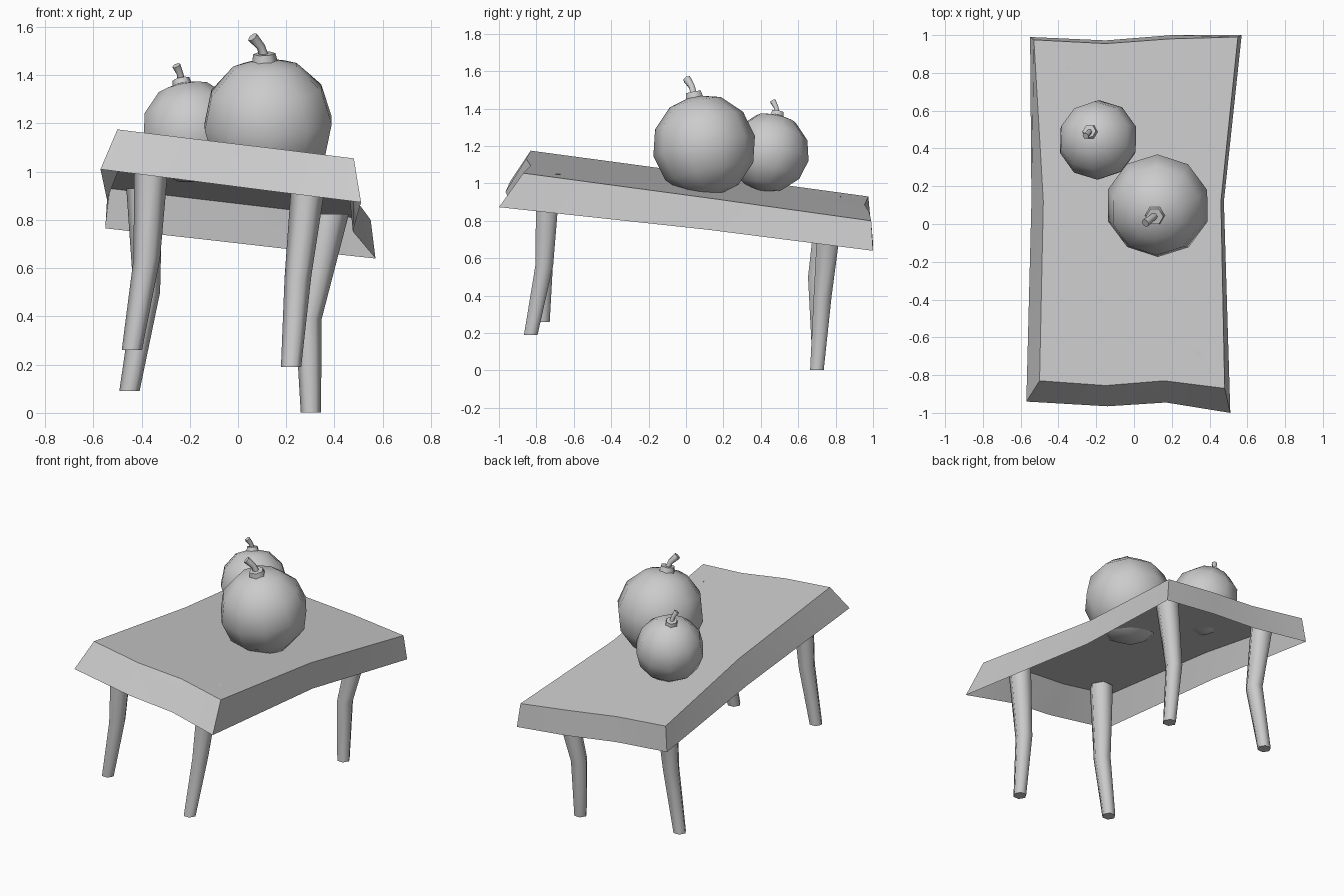
import bpy, bmesh, math
from mathutils import Vector

if "Cube" in bpy.data.objects:
    bpy.data.objects.remove(bpy.data.objects["Cube"])


def finish(name, bm, angle):
    bmesh.ops.recalc_face_normals(bm, faces=bm.faces)
    me = bpy.data.meshes.new(name)
    bm.to_mesh(me)
    bm.free()
    ob = bpy.data.objects.new(name, me)
    bpy.context.collection.objects.link(ob)
    bpy.ops.object.select_all(action='DESELECT')
    ob.select_set(True)
    bpy.context.view_layer.objects.active = ob
    bpy.ops.object.shade_smooth_by_angle(angle=math.radians(angle))
    return ob


def tube(name, pts, radii, sides=6, level=False):
    """Capped tapered tube through pts; level keeps every ring horizontal."""
    bm = bmesh.new()
    pts = [Vector(p) for p in pts]
    rings = []
    for i, (p, r) in enumerate(zip(pts, radii)):
        t = pts[min(i + 1, len(pts) - 1)] - pts[max(i - 1, 0)]
        if level:
            t = Vector((0, 0, 1))
        q = Vector((0, 0, 1)).rotation_difference(t)
        rings.append([bm.verts.new(p + q @ Vector((
            r * math.cos(2 * math.pi * k / sides),
            r * math.sin(2 * math.pi * k / sides), 0))) for k in range(sides)])
    for a, b in zip(rings, rings[1:]):
        for k in range(sides):
            j = (k + 1) % sides
            bm.faces.new((a[k], a[j], b[j], b[k]))
    bm.faces.new(rings[0][::-1])
    bm.faces.new(rings[-1])
    return finish(name, bm, 62)


# Table top: warped sheet with a flared skirt, open underneath
top_rows = [
    [(-.50, -.83, 1.175), (-.15, -.855, 1.132), (.16, -.83, 1.095), (.48, -.87, 1.055)],
    [(-.48, .12, 1.047), (-.15, .12, 1.003), (.16, .12, .962), (.46, .12, .922)],
    [(-.53, .975, .93), (-.15, .955, .885), (.19, .98, .845), (.55, .99, .80)],
]
rim_front = [(-.57, -.94, 1.01), (-.14, -.965, .955), (.17, -.945, .915), (.51, -1.0, .873)]
rim_back = [(-.55, .99, .765), (-.15, .972, .72), (.20, 1.0, .68), (.57, 1.0, .64)]
rim_left, rim_right = (-.543, .12, .883), (.476, .12, .752)

bm = bmesh.new()
g = [[bm.verts.new(p) for p in row] for row in top_rows]
rf = [bm.verts.new(p) for p in rim_front]
rb = [bm.verts.new(p) for p in rim_back]
rl, rr = bm.verts.new(rim_left), bm.verts.new(rim_right)
for j in range(2):
    for i in range(3):
        bm.faces.new((g[j][i], g[j][i + 1], g[j + 1][i + 1], g[j + 1][i]))
edge = g[0] + [g[1][3]] + g[2][::-1] + [g[1][0]]
rim = rf + [rr] + rb[::-1] + [rl]
for k in range(len(edge)):
    n = (k + 1) % len(edge)
    bm.faces.new((edge[k], rim[k], rim[n], edge[n]))
finish("table_top", bm, 62)

# Legs: bent at the knee, tapering to the foot
legs = {
    "front_left_leg": [(-.44, -.765, .26), (-.378, -.755, .64), (-.355, -.735, 1.13)],
    "front_right_leg": [(.22, -.83, .19), (.248, -.758, .56), (.303, -.735, 1.05)],
    "back_left_leg": [(-.45, .71, .09), (-.378, .70, .50), (-.388, .765, .93)],
    "back_right_leg": [(.302, .70, .002), (.292, .73, .39), (.385, .77, .825)],
}
for name, path in legs.items():
    tube(name, path, (.042, .055, .075), level=True)


# Melons: low-poly spheres leaning along their stem axis, with collar and stem
def melon(name, centre, radius, axis, tip):
    c, a = Vector(centre), Vector(axis).normalized()
    q = Vector((0, 0, 1)).rotation_difference(a)
    bm = bmesh.new()
    bmesh.ops.create_uvsphere(bm, u_segments=10, v_segments=6, radius=radius)
    for v in bm.verts:
        v.co = c + q @ v.co
    finish(name, bm, 62)
    s = radius / .277
    crown = c + a * radius
    tube(name + "_collar", [crown - a * .02 * s, crown + a * .018 * s],
         (.054 * s, .046 * s))
    tip = Vector(tip)
    mid = crown.lerp(tip, .3) + Vector((0, 0, .02 * s))
    tube(name + "_stem", [crown, mid, tip], (.02 * s, .018 * s, .023 * s))


melon("large_melon", (.125, .097, 1.2), .277, (-.015, -.055, .275), (.06, .005, 1.558))
melon("small_melon", (-.19, .445, 1.165), .215, (-.045, .045, .21), (-.256, .465, 1.44))
